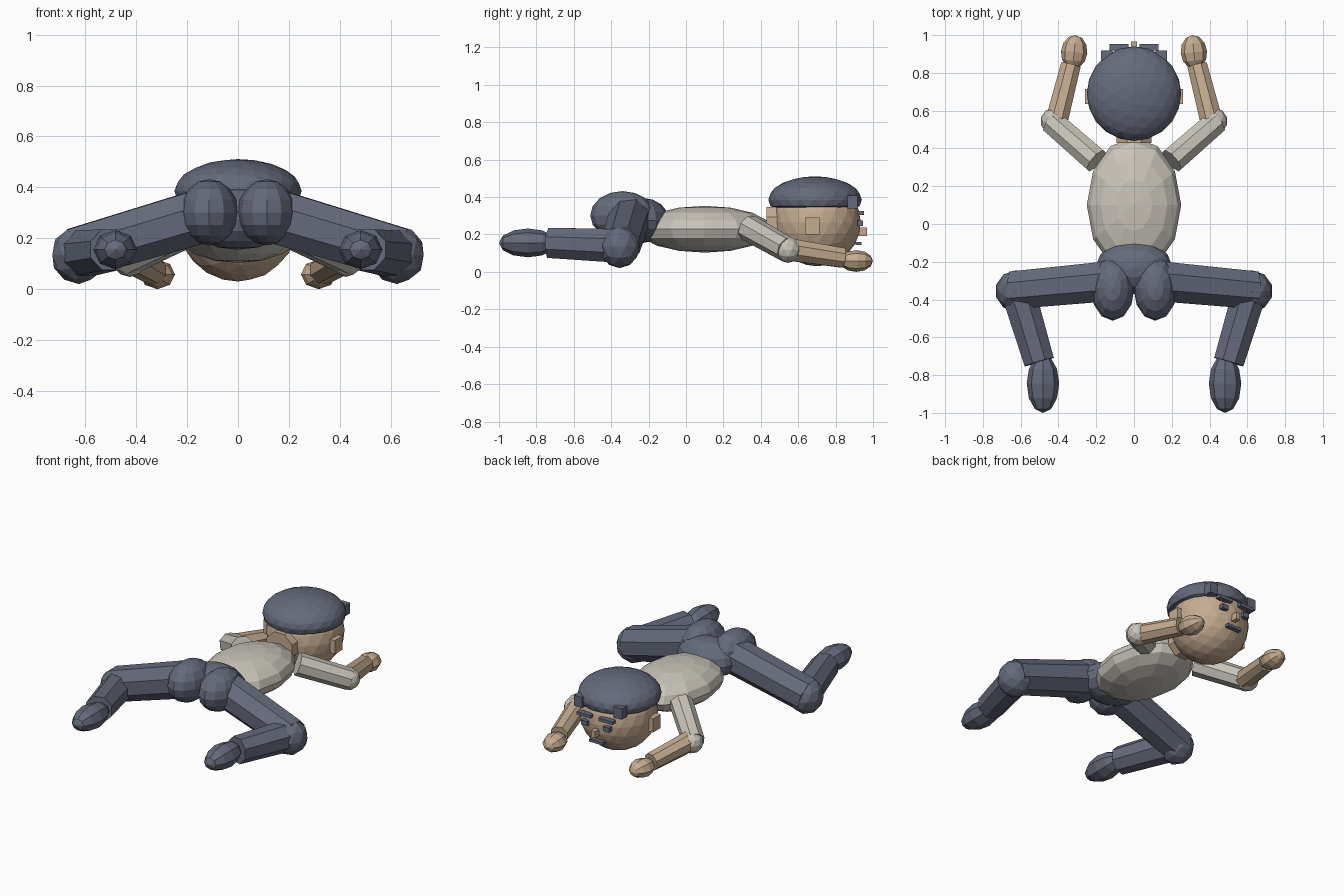
import bpy, bmesh, math
from mathutils import Vector, Matrix

if "Cube" in bpy.data.objects:
    bpy.data.objects.remove(bpy.data.objects["Cube"])


def material(name, rgb):
    m = bpy.data.materials.new(name)
    m.diffuse_color = (*rgb, 1)
    m.use_nodes = True
    m.node_tree.nodes["Principled BSDF"].inputs["Base Color"].default_value = m.diffuse_color
    return m


SKIN = material("warm skin", (0.56, 0.41, 0.28))
CLOTH = material("pale cloth", (0.58, 0.55, 0.49))
SLATE = material("dark slate", (0.13, 0.145, 0.20))


def finish(bm, name, mat):
    bmesh.ops.recalc_face_normals(bm, faces=bm.faces)
    me = bpy.data.meshes.new(name)
    bm.to_mesh(me)
    bm.free()
    me.materials.append(mat)
    ob = bpy.data.objects.new(name, me)
    bpy.context.collection.objects.link(ob)
    return ob


def ball(name, mat, loc, radii, segs=12, rings=8, along_y=False, yaw=0):
    """Ellipsoid from a UV sphere, poles along z or y."""
    bm = bmesh.new()
    bmesh.ops.create_uvsphere(bm, u_segments=segs, v_segments=rings, radius=1)
    if along_y:
        bm.transform(Matrix.Rotation(math.pi / 2, 4, 'X'))
    bm.transform(Matrix.Translation(loc) @ Matrix.Rotation(yaw, 4, 'Z')
                 @ Matrix.Diagonal((*radii, 1)))
    return finish(bm, name, mat)


def ico(name, mat, loc, radii, sub=2, floor=None):
    """Ellipsoid from an icosphere; floor flattens everything below it."""
    bm = bmesh.new()
    bmesh.ops.create_icosphere(bm, subdivisions=sub, radius=1)
    bm.transform(Matrix.Translation(loc) @ Matrix.Diagonal((*radii, 1)))
    if floor is not None:
        for v in bm.verts:
            v.co.z = max(v.co.z, floor)
    return finish(bm, name, mat)


def limb(name, mat, a, b, r1, r2, sides=8):
    """Tapered prism between two points."""
    a, b = Vector(a), Vector(b)
    d = b - a
    bm = bmesh.new()
    bmesh.ops.create_cone(bm, cap_ends=True, segments=sides, radius1=r1,
                          radius2=r2, depth=d.length)
    bm.transform(Matrix.Translation((a + b) / 2)
                 @ d.to_track_quat('Z', 'Y').to_matrix().to_4x4()
                 @ Matrix.Rotation(math.pi / sides, 4, 'Z'))
    return finish(bm, name, mat)


def box(name, mat, loc, size):
    bm = bmesh.new()
    bmesh.ops.create_cube(bm, size=1)
    bm.transform(Matrix.Translation(loc) @ Matrix.Diagonal((*size, 1)))
    return finish(bm, name, mat)


# Trunk
ball("torso", CLOTH, (0, 0.10, 0.228), (0.25, 0.36, 0.125))
ball("pelvis", SLATE, (0, -0.23, 0.275), (0.205, 0.14, 0.12))
limb("neck", SKIN, (0, 0.43, 0.255), (0, 0.60, 0.255), 0.10, 0.10)

# Head and hair
ico("head", SKIN, (0, 0.70, 0.265), (0.235, 0.235, 0.235), 3)
ico("hair", SLATE, (0, 0.69, 0.385), (0.25, 0.25, 0.126), 3, floor=0.345)
box("nose", SKIN, (0, 0.945, 0.215), (0.03, 0.045, 0.045))
box("mouth", SLATE, (0, 0.922, 0.152), (0.10, 0.03, 0.018))

for s, side in ((-1, "left"), (1, "right")):
    # Face details and ears
    box(side + "_ear", SKIN, (s * 0.243, 0.675, 0.245), (0.035, 0.08, 0.09))
    box(side + "_brow", SLATE, (s * 0.08, 0.935, 0.315), (0.10, 0.035, 0.02))
    box(side + "_eye", SLATE, (s * 0.08, 0.932, 0.26), (0.045, 0.03, 0.03))
    box(side + "_fringe", SLATE, (s * 0.145, 0.89, 0.374), (0.06, 0.055, 0.07))

    # Arm
    limb(side + "_sleeve", CLOTH, (s * 0.20, 0.335, 0.235),
         (s * 0.435, 0.54, 0.12), 0.072, 0.068)
    ico(side + "_elbow", CLOTH, (s * 0.425, 0.545, 0.118), (0.07, 0.07, 0.07))
    limb(side + "_forearm", SKIN, (s * 0.41, 0.545, 0.12),
         (s * 0.335, 0.84, 0.075), 0.064, 0.057)
    ball(side + "_hand", SKIN, (s * 0.317, 0.91, 0.058), (0.07, 0.09, 0.058),
         8, 6, True, s * 0.1)

    # Leg
    ball(side + "_buttock", SLATE, (s * 0.113, -0.34, 0.302),
         (0.115, 0.172, 0.13), 12, 8)
    limb(side + "_thigh", SLATE, (s * 0.10, -0.30, 0.30),
         (s * 0.64, -0.35, 0.14), 0.115, 0.108)
    ico(side + "_knee", SLATE, (s * 0.625, -0.355, 0.135), (0.11, 0.11, 0.115))
    limb(side + "_shin", SLATE, (s * 0.61, -0.37, 0.14),
         (s * 0.502, -0.73, 0.155), 0.097, 0.087)
    ball(side + "_foot", SLATE, (s * 0.482, -0.845, 0.155),
         (0.086, 0.155, 0.077), 8, 6, True)
